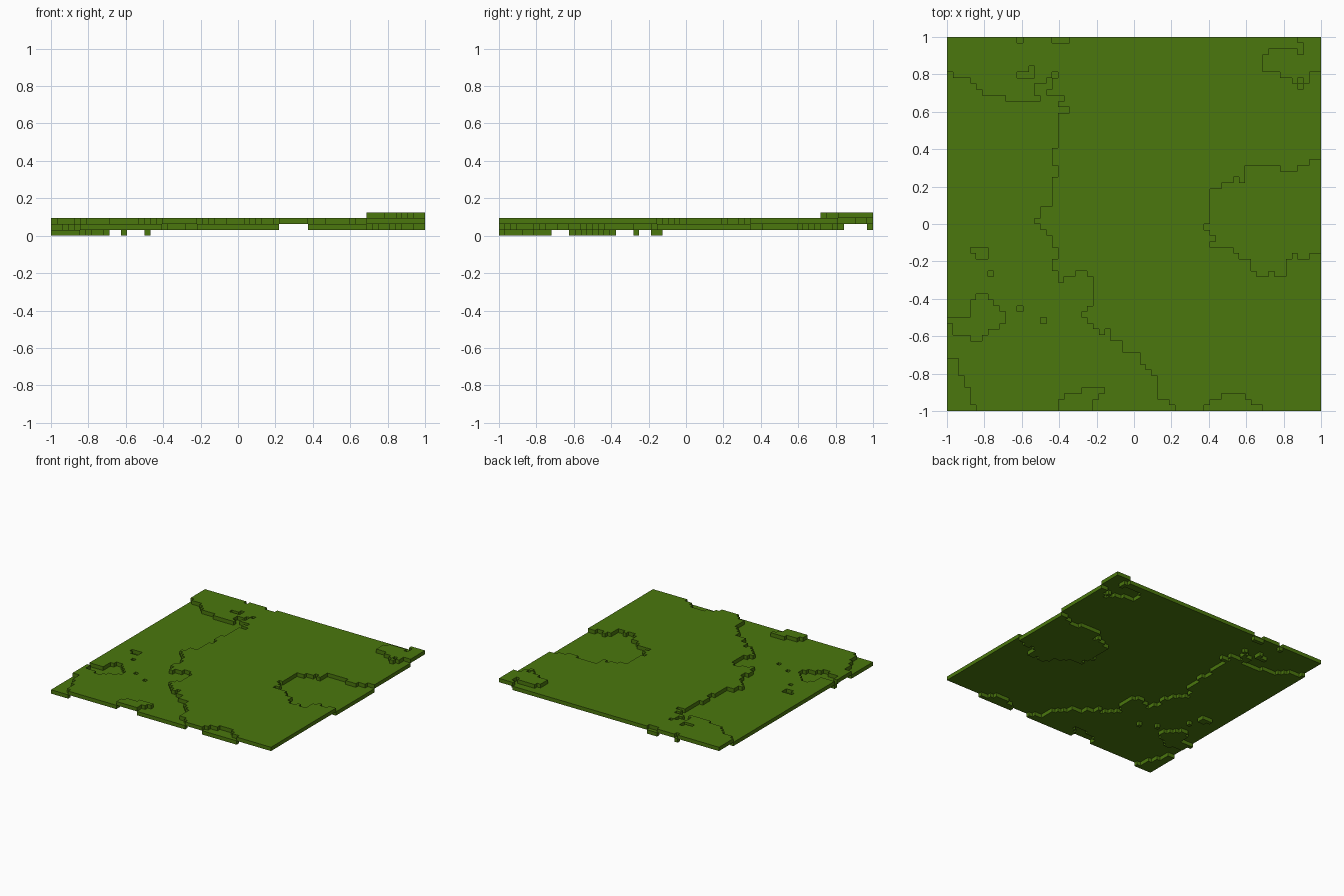
import bpy
import bmesh
from mathutils import Vector

if "Cube" in bpy.data.objects:
    bpy.data.objects.remove(bpy.data.objects["Cube"], do_unlink=True)

N = 64            # cells along each side
S = 2 / N         # cell size

grass = bpy.data.materials.new("grass_green")
grass.use_nodes = True
colour = (0.070, 0.185, 0.004, 1)
grass.diffuse_color = colour
bsdf = grass.node_tree.nodes["Principled BSDF"]
bsdf.inputs["Base Color"].default_value = colour
bsdf.inputs["Roughness"].default_value = 0.9

# Level of every cell; the plain itself is level 2
level = {(i, j): 2 for i in range(N) for j in range(N)}


def patch(value, spans):
    """Set cells to a level; each span is (row, first column, last column)."""
    for j, a, b in spans:
        for i in range(a, b + 1):
            level[i, j] = value


# Left lowland: (number of rows, right-hand edge) from the front to the back
row = 0
for count, edge in [(1, 39), (1, 38), (4, 36), (1, 35), (1, 34), (2, 33), (2, 30),
                    (1, 28), (1, 26), (1, 25), (1, 24), (1, 23), (1, 24), (4, 25),
                    (2, 19), (2, 18), (2, 19), (2, 18), (1, 17), (1, 16), (1, 15),
                    (2, 16), (5, 18), (2, 19), (3, 18), (6, 19), (1, 21), (1, 19)]:
    patch(1, [(j, 0, edge - 1) for j in range(row, row + count)])
    row += count

# Ragged ends of the left lowland
patch(1, [(13, 27, 27), (22, 20, 24), (23, 22, 23),
          (53, 0, 9), (53, 16, 19), (54, 0, 5), (54, 15, 16), (55, 0, 4),
          (55, 15, 17), (56, 0, 3), (56, 17, 17), (57, 0, 0), (57, 12, 14),
          (57, 18, 18), (58, 14, 14), (63, 12, 12), (63, 18, 20)])

# Right hollow
patch(1, [(23, 53, 54), (23, 56, 57), (24, 52, 57), (25, 52, 57), (26, 50, 58),
          (26, 60, 61), (27, 49, 63), (28, 45, 63), (29, 46, 63), (30, 45, 63),
          (31, 44, 63), (38, 47, 63), (39, 49, 49), (39, 51, 63), (40, 51, 63),
          (41, 51, 56), (41, 60, 63), (42, 62, 63)])
patch(1, [(j, 45, 63) for j in range(32, 38)])

# Front hollow and front rise
patch(1, [(0, 44, 53), (1, 45, 51), (2, 47, 50)])
patch(2, [(0, 19, 24), (1, 19, 24), (2, 20, 25), (3, 23, 26)])

# Deep hollows on the left
patch(0, [(0, 0, 4), (1, 0, 3), (2, 0, 3), (3, 0, 3), (4, 0, 2), (5, 0, 2),
          (6, 0, 1), (7, 0, 1), (8, 0, 1),
          (12, 4, 5), (13, 1, 6), (14, 1, 8), (15, 0, 9), (16, 4, 9), (17, 4, 8),
          (18, 4, 7), (19, 5, 6), (17, 12, 12), (15, 16, 16), (23, 7, 7),
          (26, 5, 6), (27, 4, 6)])

# Raised back corner
patch(3, [(55, 60, 60), (56, 59, 59), (56, 61, 61), (57, 57, 61), (58, 54, 63),
          (59, 54, 63), (60, 54, 63), (61, 55, 59), (61, 61, 63), (62, 61, 63),
          (63, 60, 63)])


def add_layer(name, value):
    """One-cell-thick slab holding every cell of the given level."""
    cells = {c for c, v in level.items() if v == value}
    bm = bmesh.new()
    for i, j in cells:
        centre = Vector((-1 + (i + .5) * S, -1 + (j + .5) * S, (value + .5) * S))
        for axis in range(3):
            for sign in (-1, 1):
                step = [0, 0, 0]
                step[axis] = sign
                if axis < 2 and (i + step[0], j + step[1]) in cells:
                    continue
                n = Vector(step)
                u = Vector((n.z, n.x, n.y))
                w = n.cross(u)
                bm.faces.new([bm.verts.new(centre + (n + u * a + w * b) * S / 2)
                              for a, b in ((-1, -1), (1, -1), (1, 1), (-1, 1))])
    bmesh.ops.remove_doubles(bm, verts=bm.verts[:], dist=S / 100)
    mesh = bpy.data.meshes.new(name)
    bm.to_mesh(mesh)
    bm.free()
    mesh.materials.append(grass)
    bpy.context.collection.objects.link(bpy.data.objects.new(name, mesh))


for value, name in enumerate(["deep_hollows", "lowland", "plain", "raised_corner"]):
    add_layer(name, value)
